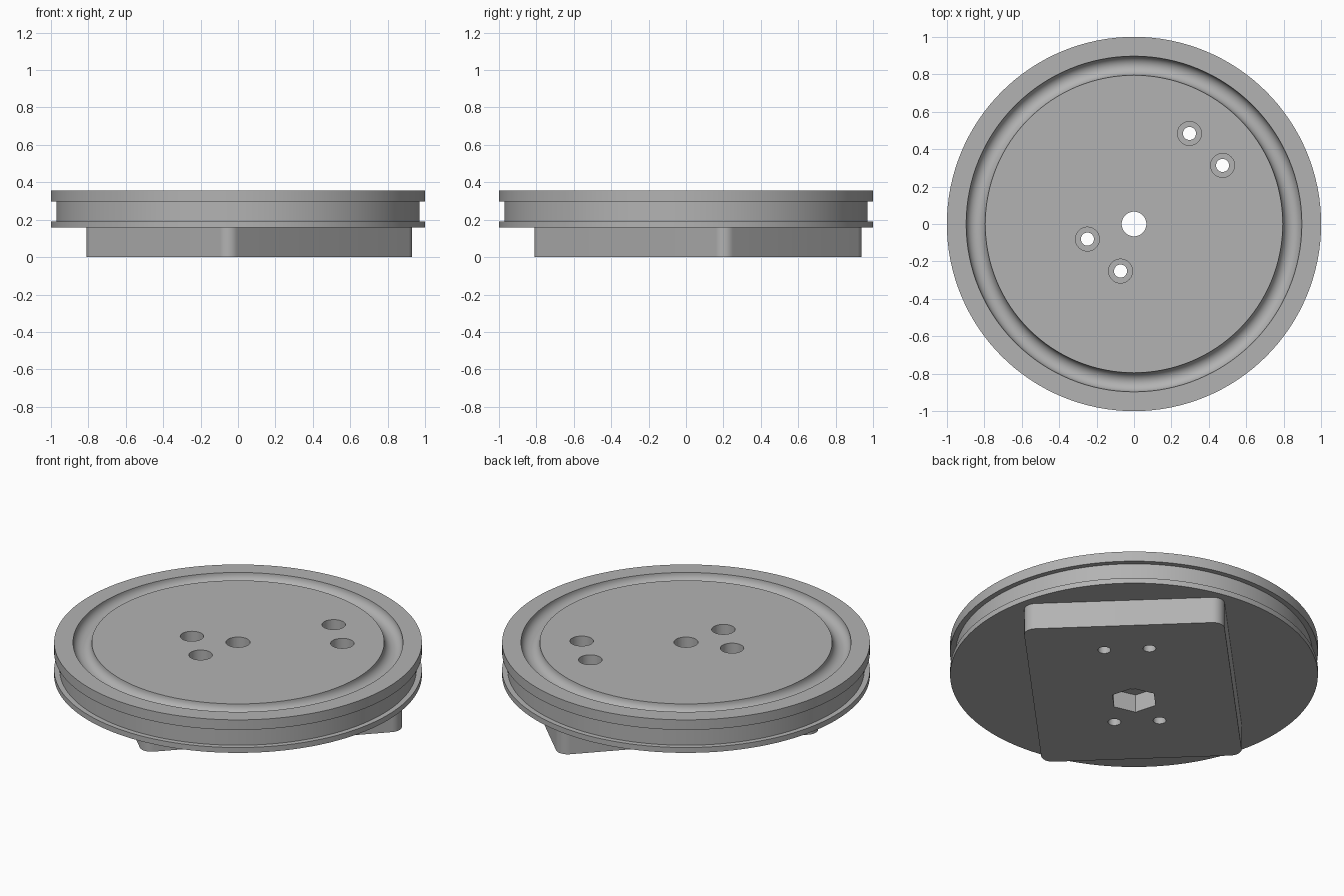
import bpy, bmesh, math
from mathutils import Matrix

if "Cube" in bpy.data.objects:
    bpy.data.objects.remove(bpy.data.objects["Cube"], do_unlink=True)

TURN = math.radians(46)      # direction of the mounting block's long axis
BASE, TOP = 0.158, 0.356     # underside and upper face of the wheel

grey = bpy.data.materials.new("plain grey")
grey.use_nodes = True
colour = (0.45, 0.45, 0.45, 1)
grey.diffuse_color = colour
grey.node_tree.nodes["Principled BSDF"].inputs["Base Color"].default_value = colour


def make_object(name, bm):
    bmesh.ops.recalc_face_normals(bm, faces=bm.faces)
    mesh = bpy.data.meshes.new(name)
    bm.to_mesh(mesh)
    bm.free()
    mesh.materials.append(grey)
    obj = bpy.data.objects.new(name, mesh)
    bpy.context.collection.objects.link(obj)
    return obj


def lathe(name, profile, steps=128):
    """Turn an (r, z) profile around the z axis."""
    bm = bmesh.new()
    verts = [bm.verts.new((r, 0, z)) for r, z in profile]
    edges = [bm.edges.new(pair) for pair in zip(verts, verts[1:])]
    bmesh.ops.spin(bm, geom=verts + edges, axis=(0, 0, 1), cent=(0, 0, 0),
                   angle=math.tau, steps=steps, use_merge=True)
    bmesh.ops.remove_doubles(bm, verts=bm.verts, dist=1e-5)
    return make_object(name, bm)


def prism(name, points, z0, z1):
    """Extrude an outline, given in the block's own axes, between two heights."""
    bm = bmesh.new()
    face = bm.faces.new([bm.verts.new((x, y, z0)) for x, y in points])
    new = bmesh.ops.extrude_face_region(bm, geom=[face])["geom"]
    bmesh.ops.translate(bm, vec=(0, 0, z1 - z0),
                        verts=[g for g in new if isinstance(g, bmesh.types.BMVert)])
    bm.transform(Matrix.Rotation(TURN, 4, "Z"))
    return make_object(name, bm)


def ring(radius, count, cx=0, cy=0):
    return [(cx + radius * math.cos(math.tau * i / count),
             cy + radius * math.sin(math.tau * i / count)) for i in range(count)]


# Wheel: belt groove round the rim, half-round channel in the upper face
channel = [(0.846 + 0.051 * math.cos(a), TOP - 0.051 * math.sin(a))
           for a in (math.pi * (1 - i / 14) for i in range(15))]
wheel = lathe("grooved_wheel", [(0, TOP)] + channel + [
    (1, TOP), (1, 0.296), (0.97, 0.296), (0.97, 0.19), (1, 0.19), (1, BASE), (0, BASE)])

# Mounting block: rounded rectangle, slightly off centre along its length
outline = []
for corner, (sx, sy) in enumerate([(1, 1), (-1, 1), (-1, -1), (1, -1)]):
    for i in range(9):
        a = math.pi / 2 * (corner + i / 8)
        outline.append((0.088 + sx * 0.66 + 0.065 * math.cos(a),
                        sy * 0.481 + 0.065 * math.sin(a)))
block = prism("mounting_block", outline, 0, BASE)

# Centre bore with a hexagonal pocket below, and four counterbored screw holes
cutters = [prism("bore_cutter", ring(0.066, 48), -0.1, 0.5),
           prism("hex_cutter", ring(0.13, 6), -0.1, 0.107)]
for u in (-0.231, 0.554):
    for v in (-0.123, 0.123):
        cutters.append(prism("screw_cutter", ring(0.035, 32, u, v), -0.1, 0.5))
        cutters.append(prism("counterbore_cutter", ring(0.064, 32, u, v), 0.2, 0.5))

for part in (wheel, block):
    for cutter in cutters:
        cut = part.modifiers.new("hole", "BOOLEAN")
        cut.operation, cut.solver, cut.object = "DIFFERENCE", "EXACT", cutter
    bpy.context.view_layer.update()
    evaluated = part.evaluated_get(bpy.context.evaluated_depsgraph_get())
    mesh = bpy.data.meshes.new_from_object(evaluated)
    part.modifiers.clear()
    part.data = mesh
    mesh.materials.clear()
    mesh.materials.append(grey)
for cutter in cutters:
    bpy.data.objects.remove(cutter, do_unlink=True)

# Smooth the round walls, keep the edges crisp
for part in (wheel, block):
    bpy.ops.object.select_all(action="DESELECT")
    part.select_set(True)
    bpy.context.view_layer.objects.active = part
    bpy.ops.object.shade_smooth_by_angle(angle=math.radians(30))
